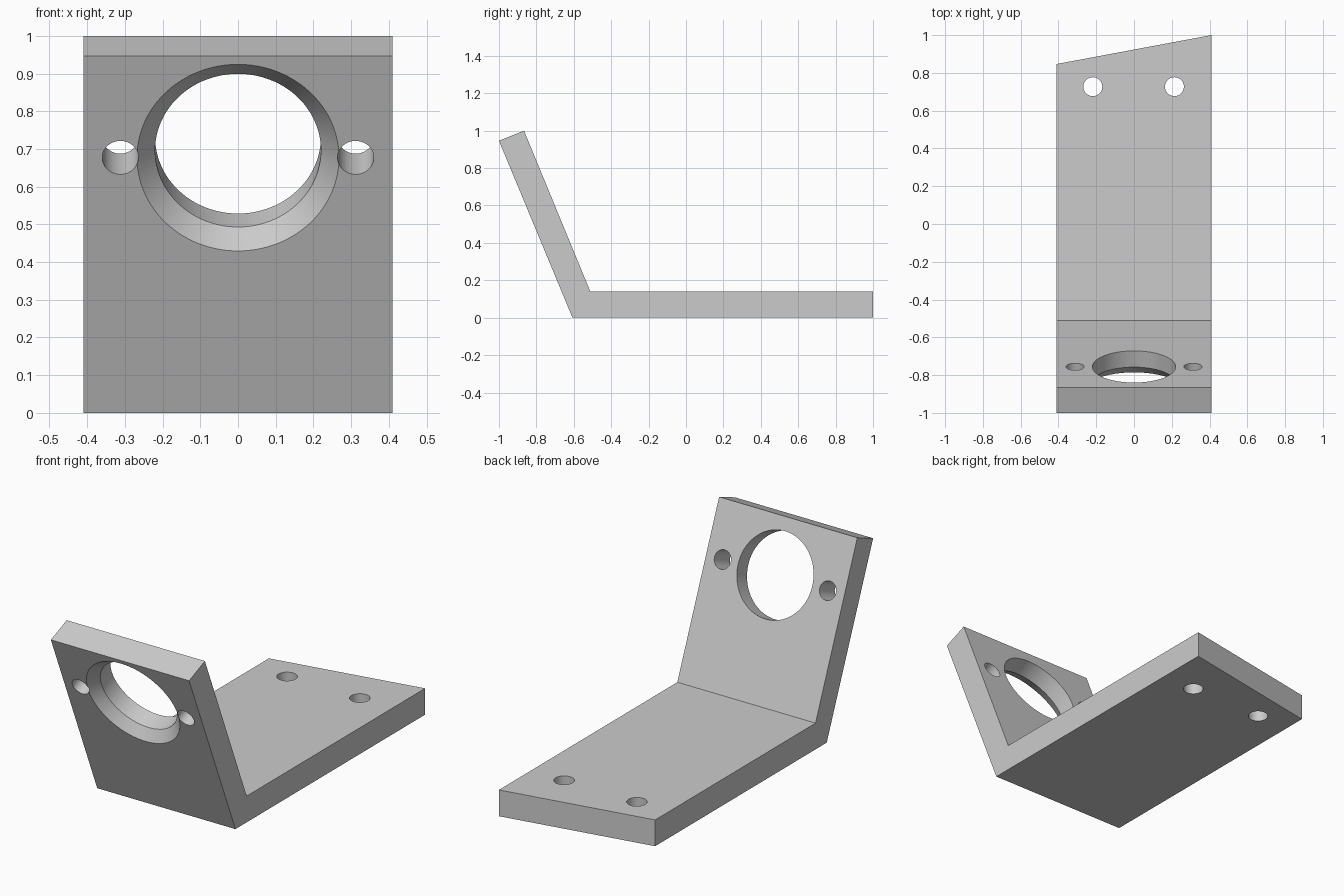
import bpy, bmesh, math
from mathutils import Vector

cube = bpy.data.objects.get("Cube")
if cube:
    bpy.data.objects.remove(cube, do_unlink=True)

HALF_W = 0.41
SKEW = 0.153          # how much shorter the base is on its right edge
SEGMENTS = 96

grey = bpy.data.materials.new("plain grey")
grey.use_nodes = True
colour = (0.6, 0.6, 0.6, 1)
grey.diffuse_color = colour
grey.node_tree.nodes["Principled BSDF"].inputs["Base Color"].default_value = colour


def make_object(name, bm):
    bmesh.ops.recalc_face_normals(bm, faces=bm.faces)
    mesh = bpy.data.meshes.new(name)
    bm.to_mesh(mesh)
    bm.free()
    mesh.materials.append(grey)
    obj = bpy.data.objects.new(name, mesh)
    bpy.context.collection.objects.link(obj)
    return obj


# Bent plate: side profile (y, z) extruded across x, with a slanted rear edge
front_foot, front_top = Vector((0, -0.607, 0)), Vector((0, -1, 0.946))
profile = [front_foot.yz, (1, 0), (1, 0.141), (-0.512, 0.141), (-0.866, 1), front_top.yz]
bm = bmesh.new()
sides = []
for x in (-HALF_W, HALF_W):
    sides.append([bm.verts.new((x, y - (SKEW if y == 1 and x < 0 else 0), z))
                  for y, z in profile])
    bm.faces.new(sides[-1])
for i in range(len(profile)):
    j = (i + 1) % len(profile)
    bm.faces.new((sides[0][i], sides[0][j], sides[1][j], sides[1][i]))
bracket = make_object("angled_bracket", bm)


def drill(rings, origin, axis):
    """Cut a round hole; rings are (depth, radius) along the axis."""
    bm = bmesh.new()
    turn = Vector((0, 0, 1)).rotation_difference(axis)
    loops = []
    for depth, radius in rings:
        loop = []
        for k in range(SEGMENTS):
            a = math.tau * k / SEGMENTS
            p = Vector((radius * math.cos(a), radius * math.sin(a), depth))
            loop.append(bm.verts.new(Vector(origin) + turn @ p))
        loops.append(loop)
    for low, high in zip(loops, loops[1:]):
        for k in range(SEGMENTS):
            n = (k + 1) % SEGMENTS
            bm.faces.new((low[k], low[n], high[n], high[k]))
    bm.faces.new(loops[0])
    bm.faces.new(loops[-1])
    cutter = make_object("hole_cutter", bm)
    cutter.hide_render = True
    mod = bracket.modifiers.new("hole", "BOOLEAN")
    mod.operation = "DIFFERENCE"
    mod.solver = "EXACT"
    mod.object = cutter
    bpy.context.view_layer.objects.active = bracket
    bpy.ops.object.modifier_apply(modifier=mod.name)
    bpy.data.objects.remove(cutter, do_unlink=True)


# Upright: large countersunk opening with a screw hole on each side
slope = (front_top - front_foot).normalized()
inward = Vector((0, slope.z, -slope.y))
centre = front_foot + slope * (0.677 / slope.z)
drill([(-0.05, 0.316), (0.05, 0.22), (0.25, 0.22)], centre, inward)
for x in (-0.312, 0.312):
    drill([(-0.1, 0.048), (0.25, 0.048)], centre + Vector((x, 0, 0)), inward)

# Base: two mounting holes near the slanted edge
for x in (-0.218, 0.214):
    drill([(-0.1, 0.05), (0.3, 0.05)], (x, 0.727, 0), Vector((0, 0, 1)))

# Smooth hole walls, sharp plate edges
bpy.ops.object.select_all(action="DESELECT")
bracket.select_set(True)
bpy.context.view_layer.objects.active = bracket
bpy.ops.object.shade_smooth_by_angle(angle=math.radians(25))
